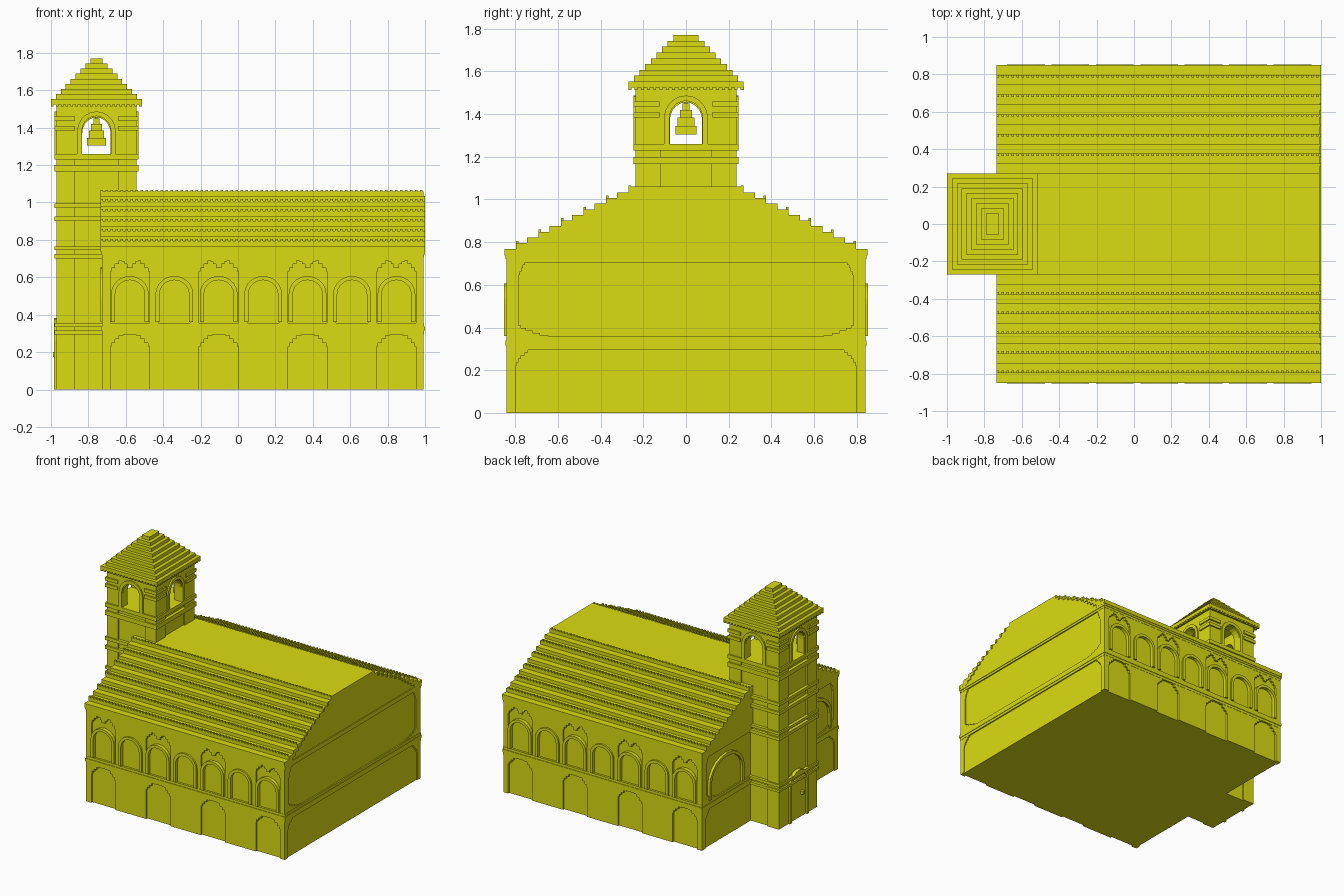
import bpy, bmesh, math

if "Cube" in bpy.data.objects:
    bpy.data.objects.remove(bpy.data.objects["Cube"])

MAT = bpy.data.materials.new("yellow")
MAT.diffuse_color = (0.72, 0.72, 0.006, 1)
MAT.use_nodes = True
MAT.node_tree.nodes["Principled BSDF"].inputs["Base Color"].default_value = MAT.diffuse_color


class Part:
    """Collects boxes and extruded profiles into one named object."""
    def __init__(self, name):
        self.name, self.bm = name, bmesh.new()

    def prism(self, pts, axis, a, b):
        # pts are (u, z); extruded along axis from a to b
        def co(u, z, t):
            return {'x': (t, u, z), 'y': (u, t, z)}[axis]
        lo = [self.bm.verts.new(co(u, z, a)) for u, z in pts]
        hi = [self.bm.verts.new(co(u, z, b)) for u, z in pts]
        self.bm.faces.new(lo)
        self.bm.faces.new(hi[::-1])
        for i in range(len(pts)):
            j = (i + 1) % len(pts)
            self.bm.faces.new((lo[j], lo[i], hi[i], hi[j]))

    def box(self, x0, x1, y0, y1, z0, z1):
        self.prism([(x0, z0), (x1, z0), (x1, z1), (x0, z1)], 'y', y0, y1)

    def done(self):
        bmesh.ops.recalc_face_normals(self.bm, faces=self.bm.faces)
        me = bpy.data.meshes.new(self.name)
        self.bm.to_mesh(me)
        self.bm.free()
        me.materials.append(MAT)
        bpy.context.collection.objects.link(bpy.data.objects.new(self.name, me))


def arch(c, w, z0, zs, zt, n=10):
    curve = [(c - w * math.cos(math.pi * i / n), zs + (zt - zs) * math.sin(math.pi * i / n))
             for i in range(n + 1)]
    return [(c - w, z0)] + curve + [(c + w, z0)]


def arch_frame(c, w, t, z0, zs, zt):
    return arch(c, w + t, z0, zs, zt + t) + arch(c, w, z0, zs, zt)[::-1]


def arch_wall(c, half, top, w, z0, zs, zt):
    return [(c - half, z0), (c - half, top), (c + half, top), (c + half, z0)] + arch(c, w, z0, zs, zt)[::-1]


def stairs(u, z, s, v, w=0.085, h=0.10, n=5):
    # stepped corner filler: grows from corner (u, z) towards s in u and v in z
    pts = [(u, z)]
    for i in range(n):
        wi = w * (1 - i / n) ** 1.5
        pts += [(u + s * wi, z + v * h * i / n), (u + s * wi, z + v * h * (i + 1) / n)]
    return pts + [(u, z + v * h)]


# --- hall body
hall = Part("hall_body")
hall.box(-0.717, 0.985, -0.826, 0.826, 0, 0.74)
hall.done()

# --- long side arcades, alternating recessed and flat bays
arcade = Part("side_arcades")
frames = Part("window_frames")
P = 0.2375
for side in (-1, 1):
    a, b, f = side * 0.82, side * 0.84, side * 0.853
    for k in range(7):
        c = -0.578 + k * P
        frames.prism(arch_frame(c, 0.079, 0.022, 0.36, 0.51, 0.585), 'y', a, f)
        if k % 2:
            arcade.box(c - P / 2, c + P / 2, a, b, 0, 0.31)
            arcade.prism(arch_wall(c, P / 2, 0.72, 0.085, 0.35, 0.51, 0.59), 'y', a, b)
        else:
            for s in (-1, 1):
                u = c + s * P / 2
                arcade.prism(stairs(u, 0.31, -s, -1), 'y', a, b)
                arcade.prism(stairs(u, 0.71, -s, -1), 'y', a, b)
                arcade.box(min(u, u - s * .014), max(u, u - s * .014), a, b, 0, 0.72)
            # small corbel over the recessed bay
            for w, z in ((0.045, 0.685), (0.03, 0.67), (0.015, 0.65)):
                arcade.box(c - w, c + w, a, b, z, 0.71)
    for x0, x1 in ((-0.717, -0.695), (0.963, 0.993)):
        arcade.box(x0, x1, a, b, 0, 0.73)
arcade.done()

# --- horizontal string courses round the hall
bands = Part("hall_bands")
for z0, z1, d in ((0.295, 0.315, 0.010), (0.315, 0.338, 0.014), (0.338, 0.357, 0.010),
                  (0.705, 0.722, 0.010), (0.722, 0.745, 0.014)):
    bands.box(-0.717 - d, 0.985 + d, -0.832 - d, 0.832 + d, z0, z1)
bands.done()

# --- end wall corner piers with stepped corners
ends = Part("end_wall_piers")
for x0, x1 in ((0.98, 0.993), (-0.727, -0.71)):
    for s in (-1, 1):
        for y, z0, z1 in ((0.80, 0, 0.30), (0.785, 0.35, 0.71)):
            ends.prism([(s * y, z0), (s * 0.84, z0), (s * 0.84, z1), (s * y, z1)], 'x', x0, x1)
        ends.prism(stairs(s * 0.80, 0.30, -s, -1, 0.06, 0.08), 'x', x0, x1)
        ends.prism(stairs(s * 0.785, 0.35, -s, 1, 0.14, 0.06), 'x', x0, x1)
        ends.prism(stairs(s * 0.785, 0.71, -s, -1, 0.03, 0.08), 'x', x0, x1)
# west wall blind arches either side of the tower
for s in (-1, 1):
    frames.prism(arch_frame(s * 0.54, 0.19, 0.025, 0.36, 0.48, 0.63), 'x', -0.735, -0.71)
ends.done()
frames.done()

# --- stepped hall roof
roof = Part("hall_roof")
N, DY, Z0, DZ = 12, 0.0527, 0.742, 0.0292
prof = []
for i in range(N):
    y = 0.85 - i * DY
    prof += [(y, Z0 + max(0, i - 1) * DZ + (0 if i == 0 else DZ * 0)), (y, Z0 + i * DZ)] if i else [(y, Z0 - 0.005)]
    if i == 0:
        prof.append((y, Z0 + DZ))
prof = [(0.85, Z0 - 0.005)]
for i in range(N - 1):
    y, z = 0.85 - i * DY, Z0 + (i + 1) * 0.0265
    prof += [(y, z), (y - DY, z)]
prof += [(0.85 - (N - 1) * DY, 1.06)]
roof.prism(prof + [(-y, z) for y, z in reversed(prof)], 'x', -0.735, 0.993)
roof.done()

# --- small teeth along the roof steps and stepped gable trim
teeth = Part("roof_teeth")
for s in (-1, 1):
    for i in range(1, N, 2):
        y, z = s * (0.85 - i * DY), (1.055 if i == N - 1 else Z0 + (i + 1) * 0.0265)
        for k in range(65):
            x = -0.735 + k * 0.0267
            teeth.box(x, x + 0.0134, min(y, y - s * 0.013), max(y, y - s * 0.013), z - 0.005, z + 0.011)
    trim = []
    for i in range(N - 1):
        y, z = s * (0.85 - i * DY), Z0 + (i + 1) * 0.0265
        d = 0.10 * max(0.15, 1 - i / 6)
        teeth.box(0.98, 1.0, min(y, y - s * d), max(y, y - s * d), z - 0.0265, z)
teeth.done()

# --- tower: shaft, corner pilasters, bands
CX, HX, HY = -0.757, 0.213, 0.236
shaft = Part("tower_shaft")
shaft.box(CX - HX + 0.012, CX + HX - 0.012, -HY + 0.012, HY - 0.012, 0, 1.26)
for sx in (-1, 1):
    for sy in (-1, 1):
        xs = sorted((CX + sx * HX, CX + sx * 0.115))
        ys = sorted((sy * HY, sy * 0.118))
        shaft.box(*xs, *ys, 0, 1.26)
shaft.done()

tb = Part("tower_bands")
for z0, z1 in ((0.295, 0.315), (0.335, 0.357), (0.70, 0.725), (0.745, 0.765),
               (0.90, 0.925), (0.97, 0.995), (1.165, 1.20), (1.23, 1.26)):
    tb.box(CX - HX - 0.011, CX + HX + 0.011, -HY - 0.011, HY + 0.011, z0, z1)
# corner rings beside the belfry openings
for z0, z1 in ((1.385, 1.41), (1.435, 1.46)):
    for sx in (-1, 1):
        for sy in (-1, 1):
            xs = sorted((CX + sx * (HX + 0.011), CX + sx * 0.115))
            ys = sorted((sy * (HY + 0.011), sy * 0.125))
            tb.box(*xs, *sorted((sy * (HY + 0.011), sy * (HY - 0.03))), z0, z1)
            tb.box(*sorted((CX + sx * (HX + 0.011), CX + sx * (HX - 0.03))), *ys, z0, z1)
tb.done()

# --- open belfry with four arched walls
T = 0.06
belfry = Part("belfry_walls")
for s in (-1, 1):
    belfry.prism(arch_wall(CX, HX, 1.53, 0.076, 1.255, 1.37, 1.455), 'y', s * HY, s * (HY - T))
    belfry.prism(arch_frame(CX, 0.078, 0.025, 1.26, 1.38, 1.462), 'y', s * (HY - 0.02), s * (HY + 0.011))
    belfry.prism(arch_wall(0, HY - T, 1.53, 0.076, 1.255, 1.37, 1.455), 'x',
                 CX + s * HX, CX + s * (HX - T))
    belfry.prism(arch_frame(0, 0.078, 0.025, 1.26, 1.38, 1.462), 'x',
                 CX + s * (HX - 0.02), CX + s * (HX + 0.011))
belfry.done()

# --- bell
bell = Part("bell")
for h, z0, z1 in ((0.05, 1.305, 1.345), (0.04, 1.345, 1.385), (0.029, 1.385, 1.42),
                  (0.016, 1.42, 1.45), (0.007, 1.45, 1.53)):
    bell.box(CX - h, CX + h, -h, h, z0, z1)
bell.done()

# --- stepped pyramid roof of the tower
cap = Part("tower_roof")
for i in range(9):
    d = i * 0.0263
    cap.box(CX - 0.243 + d, CX + 0.243 - d, -0.27 + d, 0.27 - d,
            1.525 + i * 0.0272, 1.5525 + i * 0.0272)
for k in range(19):  # teeth under the eaves
    for s in (-1, 1):
        x, y = CX - 0.243 + k * 0.0262, -0.27 + k * 0.0293
        cap.box(x, x + 0.0134, *sorted((s * 0.27, s * 0.255)), 1.513, 1.53)
        cap.box(*sorted((CX + s * 0.243, CX + s * 0.229)), y, y + 0.0134, 1.513, 1.53)
cap.done()

# --- west door with handle
door = Part("tower_door")
door.prism(arch(0, 0.095, 0, 0.25, 0.355), 'x', -0.968, -0.955)
door.prism(arch_frame(0, 0.095, 0.022, 0, 0.26, 0.36), 'x', -0.983, -0.955)
door.box(-0.99, -0.96, -0.06, -0.035, 0.175, 0.2)
door.done()
